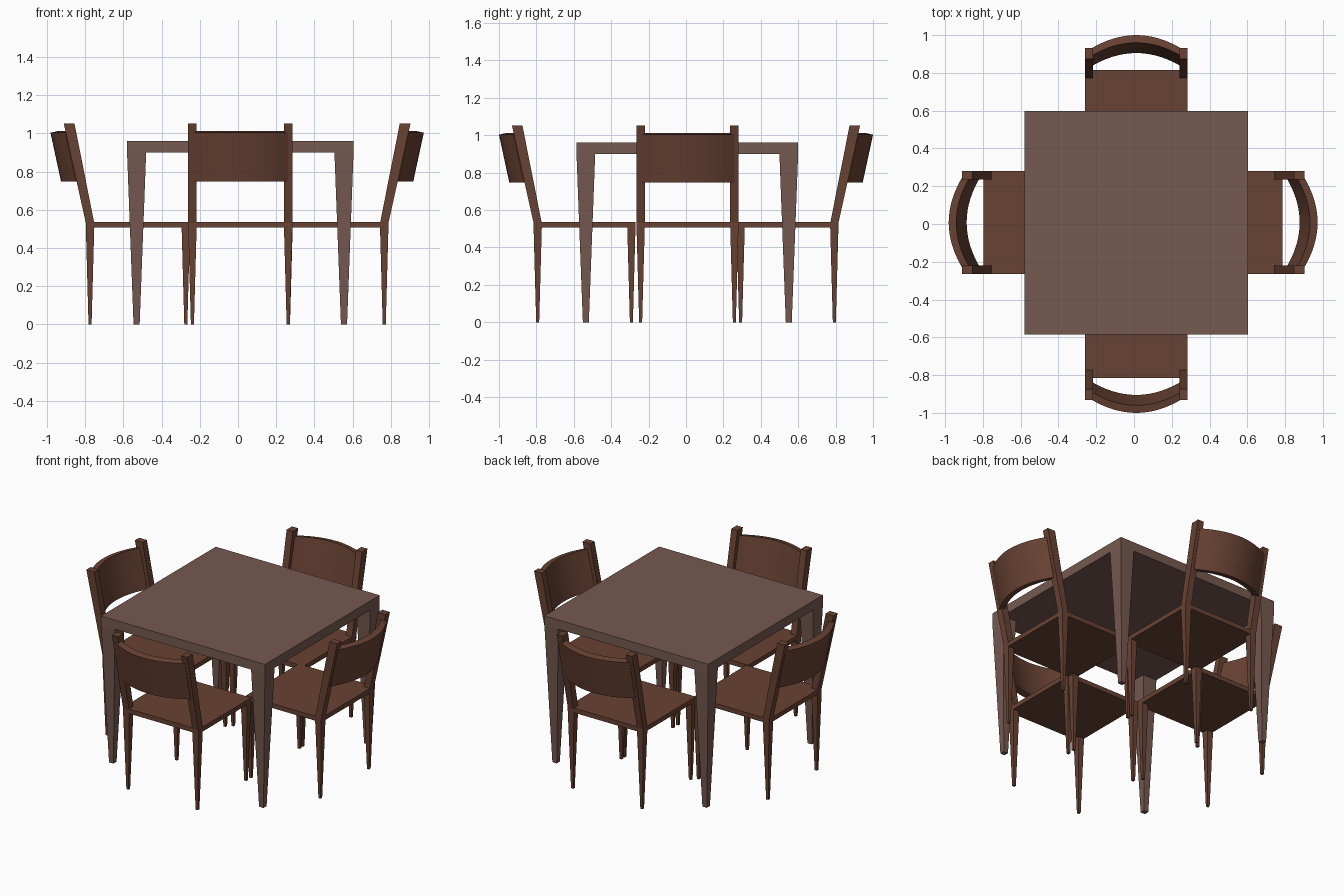
import bpy
from math import pi
from mathutils import Matrix

if "Cube" in bpy.data.objects:
    bpy.data.objects.remove(bpy.data.objects["Cube"])


def material(name, rgb):
    m = bpy.data.materials.new(name)
    m.diffuse_color = (*rgb, 1)
    m.use_nodes = True
    m.node_tree.nodes["Principled BSDF"].inputs["Base Color"].default_value = m.diffuse_color
    return m


TABLE = material("table_wood", (0.18, 0.10, 0.08))
CHAIR = material("chair_wood", (0.14, 0.054, 0.033))


def make(name, verts, faces, mat, matrix):
    me = bpy.data.meshes.new(name)
    me.from_pydata(verts, [], faces)
    me.materials.append(mat)
    ob = bpy.data.objects.new(name, me)
    bpy.context.collection.objects.link(ob)
    ob.matrix_world = matrix
    return ob


# Six-sided block between a bottom and a top rectangle (x0, x1, y0, y1)
def block(name, low, high, z0, z1, mat, matrix):
    verts = []
    for (x0, x1, y0, y1), z in ((low, z0), (high, z1)):
        verts += [(x0, y0, z), (x1, y0, z), (x1, y1, z), (x0, y1, z)]
    faces = [(3, 2, 1, 0), (4, 5, 6, 7)]
    faces += [(i, (i + 1) % 4, (i + 1) % 4 + 4, i + 4) for i in range(4)]
    return make(name, verts, faces, mat, matrix)


def square(cx, cy, h):
    return (cx - h, cx + h, cy - h, cy + h)


# Tapered legs flush with the corners of a square top
def legs(prefix, half, top, foot, height, mat, matrix):
    for sy, end in ((-1, "a"), (1, "b")):
        for sx, side in ((-1, "left"), (1, "right")):
            cx, cy = sx * (half - top), sy * (half - top)
            block(f"{prefix}_leg_{end}_{side}", square(cx, cy, foot),
                  square(cx, cy, top), 0, height, mat, matrix)


# Table
at = Matrix.Translation((0.012, 0.007, 0))
top = square(0, 0, 0.5925)
block("table_top", top, top, 0.90, 0.96, TABLE, at)
legs("table", 0.5925, 0.05, 0.016, 0.90, TABLE, at)


# Bowed, leaning back panel spanning the two posts
def back_panel(name, matrix, n=16, half=0.25, bow=0.078):
    section = [(-0.4025, 0.748), (-0.3625, 0.755),
               (-0.4175, 1.012), (-0.4575, 1.003)]
    verts, faces = [], []
    for i in range(n + 1):
        t = 2 * i / n - 1
        verts += [(t * half, y + bow * t * t, z) for y, z in section]
    for i in range(n):
        a = 4 * i
        faces += [(a + k, a + 4 + k, a + 4 + (k + 1) % 4, a + (k + 1) % 4)
                  for k in range(4)]
    faces += [(0, 1, 2, 3), (4 * n + 3, 4 * n + 2, 4 * n + 1, 4 * n)]
    ob = make(name, verts, faces, CHAIR, matrix)
    bpy.ops.object.select_all(action='DESELECT')
    ob.select_set(True)
    bpy.context.view_layer.objects.active = ob
    bpy.ops.object.shade_smooth_by_angle()


# Chair with its back towards local -y
def chair(name, x, y, turn):
    m = Matrix.Translation((x, y, 0)) @ Matrix.Rotation(turn, 4, 'Z')
    h, w = 0.2725, 0.044
    seat = square(0, 0, h)
    block(name + "_seat", seat, seat, 0.507, 0.537, CHAIR, m)
    legs(name, h, w / 2, 0.008, 0.507, CHAIR, m)
    for side, x0 in (("left", -h), ("right", h - w)):
        block(f"{name}_back_post_{side}", (x0, x0 + w, -h, -h + w),
              (x0, x0 + w, -0.388, -0.332), 0.53, 1.052, CHAIR, m)
    back_panel(name + "_back_panel", m)


chair("front_chair", 0.012, -0.5425, 0)
chair("back_chair", 0.012, 0.5425, pi)
chair("right_chair", 0.5145, 0.008, pi / 2)
chair("left_chair", -0.5235, 0.008, -pi / 2)
